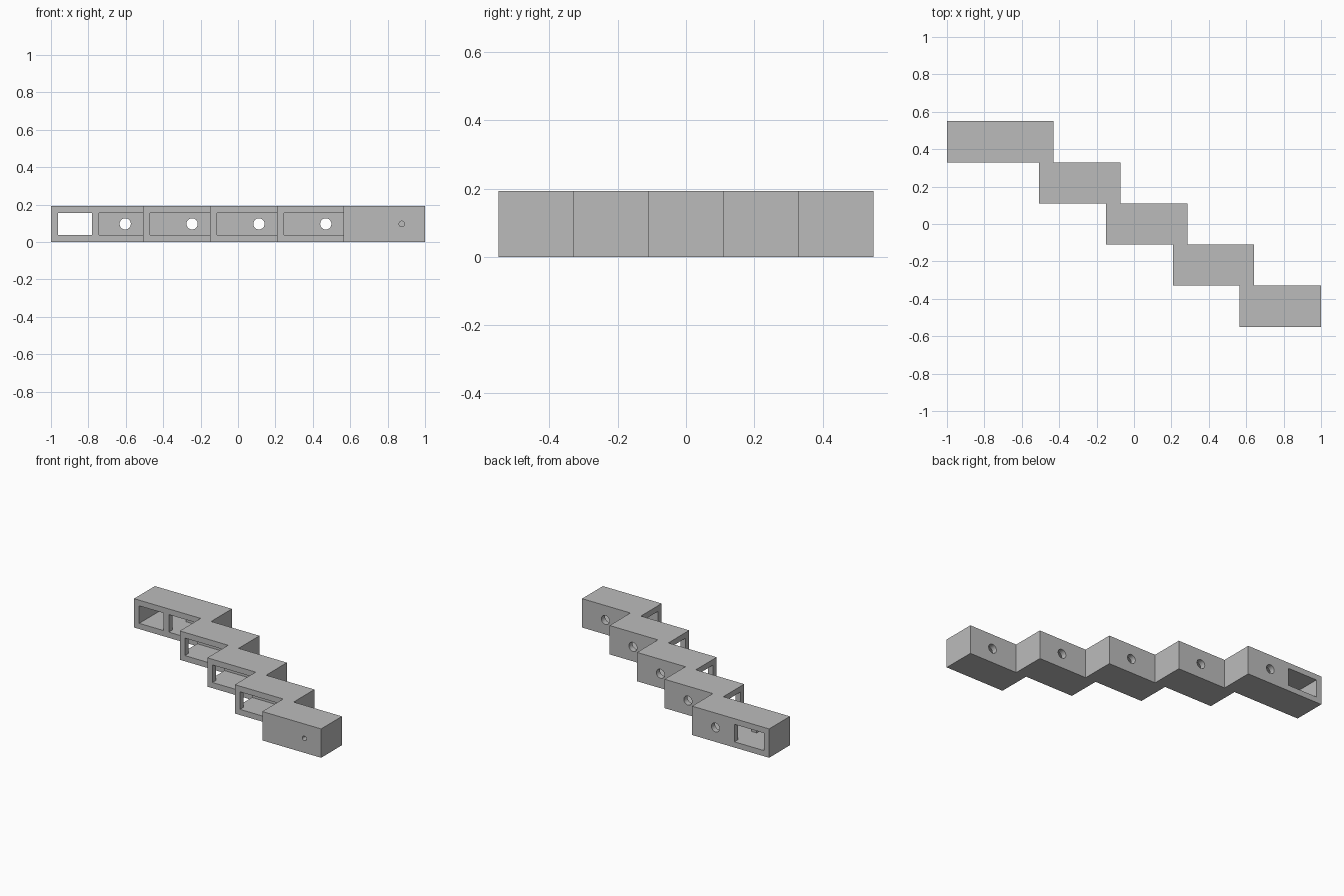
import bpy
import bmesh
from mathutils import Matrix, Vector

cube = bpy.data.objects.get("Cube")
if cube:
    bpy.data.objects.remove(cube, do_unlink=True)

HEIGHT = 0.193
DEPTH = 0.22
WALL = 0.038
LENGTH = 0.435
STEP = 0.3575
MID = HEIGHT / 2
LOW, HIGH = WALL, HEIGHT - WALL
PUNCH = 0.02

grey = bpy.data.materials.new("plain grey")
grey.use_nodes = True
colour = (0.5, 0.5, 0.5, 1)
grey.diffuse_color = colour
grey.node_tree.nodes["Principled BSDF"].inputs["Base Color"].default_value = colour


def make_object(name, bm):
    mesh = bpy.data.meshes.new(name)
    bm.to_mesh(mesh)
    bm.free()
    mesh.materials.append(grey)
    obj = bpy.data.objects.new(name, mesh)
    bpy.context.collection.objects.link(obj)
    return obj


def box(name, x0, x1, y0, y1, z0, z1):
    low, high = Vector((x0, y0, z0)), Vector((x1, y1, z1))
    bm = bmesh.new()
    scale = Matrix.Diagonal((high - low).to_4d())
    bmesh.ops.create_cube(bm, size=1, matrix=Matrix.Translation((low + high) / 2) @ scale)
    return make_object(name, bm)


def drill(name, x, y0, y1, radius):
    bm = bmesh.new()
    place = Matrix.Translation((x, (y0 + y1) / 2, MID)) @ Matrix.Rotation(1.5708, 4, "X")
    bmesh.ops.create_cone(bm, cap_ends=True, segments=32, radius1=radius,
                          radius2=radius, depth=y1 - y0, matrix=place)
    return make_object(name, bm)


def cut(body, cutters):
    for cutter in cutters:
        cutter.hide_render = True
        mod = body.modifiers.new(cutter.name, "BOOLEAN")
        mod.operation = "DIFFERENCE"
        mod.solver = "EXACT"
        mod.object = cutter
    # Bake the cuts and drop the cutters
    bpy.context.view_layer.update()
    evaluated = body.evaluated_get(bpy.context.evaluated_depsgraph_get())
    mesh = bpy.data.meshes.new_from_object(evaluated)
    body.modifiers.clear()
    body.data = mesh
    for cutter in cutters:
        bpy.data.objects.remove(cutter, do_unlink=True)


# Five hollow housings stepping forward from right to left
for i in range(5):
    first, last = i == 0, i == 4
    right = 1 - STEP * (4 - i)
    left = -1 if first else right - LENGTH
    back = DEPTH * (2.5 - i)
    front = back - DEPTH
    hole_x = right - 0.173
    in_left, in_right = left + WALL, right - WALL
    in_front, in_back = front + WALL, back - WALL

    body = box(f"housing_{i + 1}", left, right, front, back, 0, HEIGHT)
    cutters = [
        box("chamber", in_left, in_right, in_front, in_back, LOW, HIGH),
        drill("back_hole", hole_x, in_back - PUNCH, back + PUNCH, 0.03),
    ]
    if first:
        # End housing: a post divides the front, and the back has a window
        post = -0.781
        inner = post + WALL
        cutters += [
            box("front_window", in_left, post, front - PUNCH, in_front + PUNCH, LOW, HIGH),
            box("front_opening", inner, in_right, front - PUNCH, in_front + PUNCH, LOW, HIGH),
            box("back_window", in_left, inner, in_back - PUNCH, back + PUNCH, LOW, HIGH),
        ]
    else:
        cutters.append(box("side_window", left - PUNCH, in_left + PUNCH,
                           in_front, in_back, LOW, HIGH))
        if last:
            cutters.append(drill("pin_hole", 0.876, front - PUNCH, in_front + PUNCH, 0.015))
        else:
            cutters.append(box("front_opening", in_left, in_right,
                               front - PUNCH, in_front + PUNCH, LOW, HIGH))
    cut(body, cutters)
